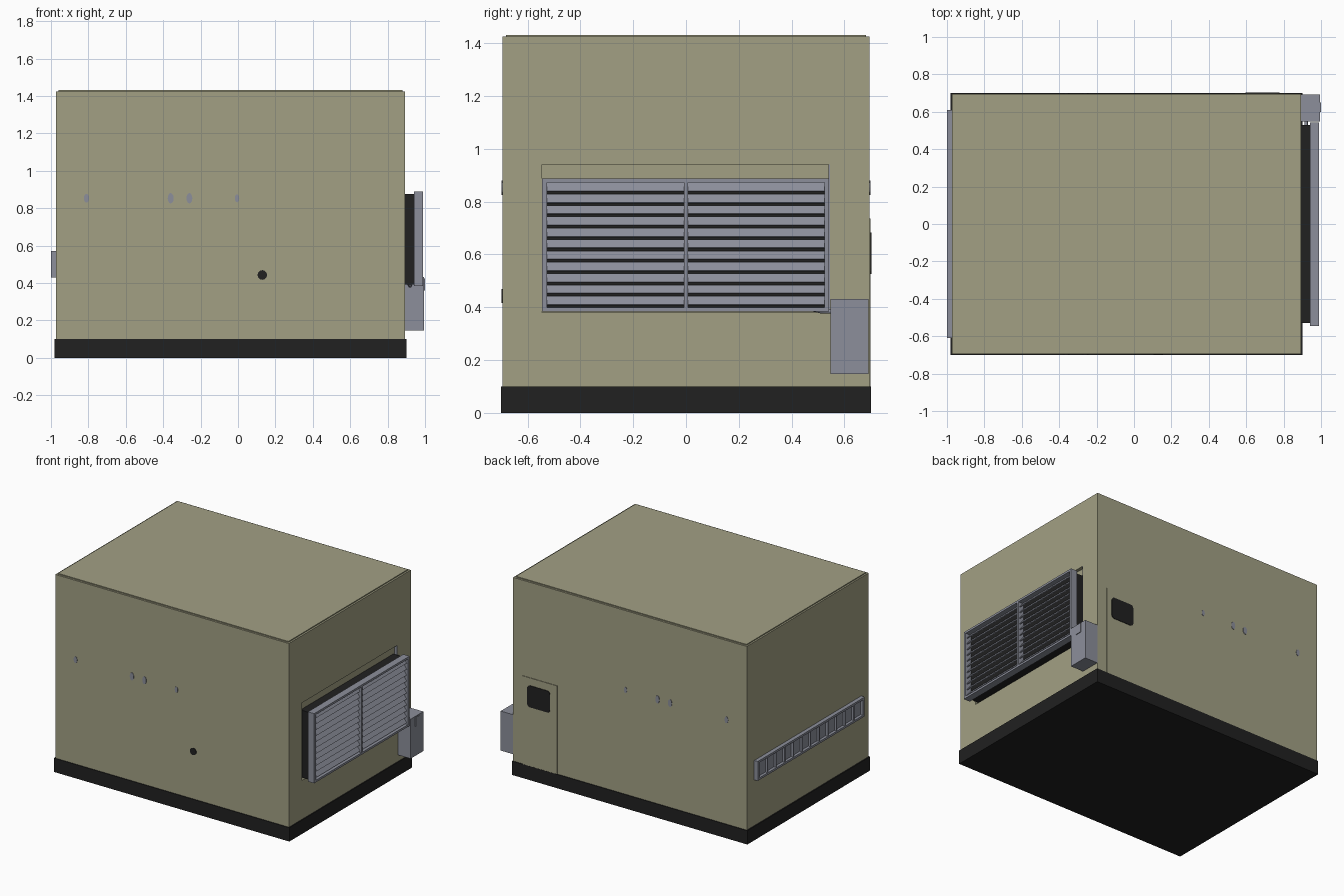
import bpy, bmesh, math
from mathutils import Matrix, Vector

if "Cube" in bpy.data.objects:
    bpy.data.objects.remove(bpy.data.objects["Cube"])


def material(name, rgb):
    m = bpy.data.materials.new(name)
    m.diffuse_color = (*rgb, 1)
    m.use_nodes = True
    m.node_tree.nodes["Principled BSDF"].inputs["Base Color"].default_value = m.diffuse_color
    return m


KHAKI = material("khaki paint", (0.362, 0.352, 0.231))
GREY = material("blue grey metal", (0.262, 0.275, 0.328))
BLACK = material("near black", (0.015, 0.015, 0.015))


def finish(name, bm, mat):
    bmesh.ops.recalc_face_normals(bm, faces=bm.faces)
    me = bpy.data.meshes.new(name)
    bm.to_mesh(me)
    bm.free()
    me.materials.append(mat)
    ob = bpy.data.objects.new(name, me)
    bpy.context.collection.objects.link(ob)
    return ob


def add_box(bm, x, y, z, tilt=0.0):
    """Box from three (min, max) ranges, tilted about its own y axis."""
    size = Vector((x[1] - x[0], y[1] - y[0], z[1] - z[0]))
    mid = Vector((sum(x) / 2, sum(y) / 2, sum(z) / 2))
    mat = Matrix.Translation(mid) @ Matrix.Rotation(tilt, 4, 'Y') @ Matrix.Diagonal((*size, 1))
    bmesh.ops.create_cube(bm, size=1, matrix=mat)


def box(name, mat, x, y, z):
    bm = bmesh.new()
    add_box(bm, x, y, z)
    return finish(name, bm, mat)


def disc(name, mat, x, y, z, rx, rz, sides=12):
    """Thin oval plate lying on a front or back wall."""
    bm = bmesh.new()
    m = (Matrix.Translation((x, y, z)) @ Matrix.Diagonal((rx, 1, rz, 1))
         @ Matrix.Rotation(math.pi / 2, 4, 'X'))
    bmesh.ops.create_cone(bm, cap_ends=True, segments=sides, radius1=1, radius2=1,
                          depth=0.006, matrix=m)
    return finish(name, bm, mat)


# Base and main housing
box("base_skid", BLACK, (-0.98, 0.90), (-0.70, 0.70), (0, 0.10))
body = box("housing", KHAKI, (-0.972, 0.893), (-0.695, 0.695), (0.10, 1.425))
box("roof_panel", KHAKI, (-0.96, 0.88), (-0.682, 0.682), (1.42, 1.432))

# Shallow opening in the right wall behind the louver
cutter = box("opening_cutter", KHAKI, (0.87, 1.0), (-0.545, 0.545), (0.38, 0.94))
cutter.hide_render = True
cutter.hide_viewport = True
cut = body.modifiers.new("opening", 'BOOLEAN')
cut.operation = 'DIFFERENCE'
cut.solver = 'EXACT'
cut.object = cutter
box("opening_lining", GREY, (0.865, 0.892), (0.54, 0.548), (0.38, 0.94))

# Louver: dark duct, frame, centre bar and tilted slats
box("louver_duct", BLACK, (0.865, 0.945), (-0.53, 0.53), (0.392, 0.877))
bm = bmesh.new()
X = (0.94, 0.99)
for y in ((-0.545, -0.527), (-0.008, 0.008), (0.524, 0.542)):
    add_box(bm, X, y, (0.385, 0.888))
for z in ((0.385, 0.40), (0.873, 0.888)):
    add_box(bm, X, (-0.545, 0.542), z)
finish("louver_frame", bm, GREY)
bm = bmesh.new()
PITCH = 0.473 / 11
for i in range(11):
    zc = 0.402 + PITCH * (i + 0.5)
    for y in ((-0.527, -0.008), (0.008, 0.524)):
        add_box(bm, (0.946, 0.986), y, (zc - 0.002, zc + 0.004), math.radians(52))
finish("louver_slats", bm, GREY)

# Junction box, latch and conduit on the rear right corner
box("junction_box", GREY, (0.89, 0.995), (0.547, 0.692), (0.147, 0.432))
box("junction_latch", GREY, (0.99, 1.0), (0.60, 0.65), (0.36, 0.425))
cu = bpy.data.curves.new("conduit", 'CURVE')
cu.dimensions = '3D'
cu.bevel_depth = 0.009
cu.bevel_resolution = 2
sp = cu.splines.new('POLY')
pts = [(0.92, 0.56, 0.384), (0.92, 0.51, 0.386), (0.915, 0.48, 0.393), (0.90, 0.46, 0.41)]
sp.points.add(len(pts) - 1)
for p, co in zip(sp.points, pts):
    p.co = (*co, 1)
cu.materials.append(GREY)
bpy.context.collection.objects.link(bpy.data.objects.new("conduit", cu))

# Long vent on the left wall with upright vanes
bm = bmesh.new()
add_box(bm, (-0.980, -0.970), (-0.61, 0.61), (0.43, 0.57))
for z in ((0.43, 0.445), (0.555, 0.57)):
    add_box(bm, (-1.0, -0.972), (-0.61, 0.61), z)
for y in ((-0.61, -0.59), (0.59, 0.61)):
    add_box(bm, (-1.0, -0.972), y, (0.43, 0.57))
for i in range(1, 12):
    yc = -0.59 + 1.18 * i / 12
    add_box(bm, (-0.997, -0.972), (yc - 0.004, yc + 0.004), (0.44, 0.56))
finish("side_vent", bm, GREY)

# Rear door with a rounded window
box("door", KHAKI, (0.54, 0.815), (0.69, 0.699), (0.10, 0.737))
bm = bmesh.new()
R, verts = 0.022, []
for cx, cz, a0 in ((0.755, 0.661, 0), (0.617, 0.661, 90), (0.617, 0.549, 180), (0.755, 0.549, 270)):
    for k in range(4):
        a = math.radians(a0 + 30 * k)
        verts.append(bm.verts.new((cx + R * math.cos(a), 0.697, cz + R * math.sin(a))))
face = bm.faces.new(verts)
ext = bmesh.ops.extrude_face_region(bm, geom=[face])
bmesh.ops.translate(bm, vec=(0, 0.006, 0),
                    verts=[v for v in ext["geom"] if isinstance(v, bmesh.types.BMVert)])
finish("door_window", bm, BLACK)

# Small oval plates on front and back, and the round front port
for i, (x, rx, rz) in enumerate(((-0.81, 0.014, 0.024), (-0.36, 0.016, 0.028),
                                 (-0.26, 0.016, 0.028), (-0.005, 0.012, 0.022))):
    for side, y in (("front", -0.695), ("back", 0.695)):
        disc(f"{side}_plate_{i + 1}", GREY, x, y, 0.853, rx, rz)
disc("front_port", BLACK, 0.13, -0.696, 0.443, 0.026, 0.026)
